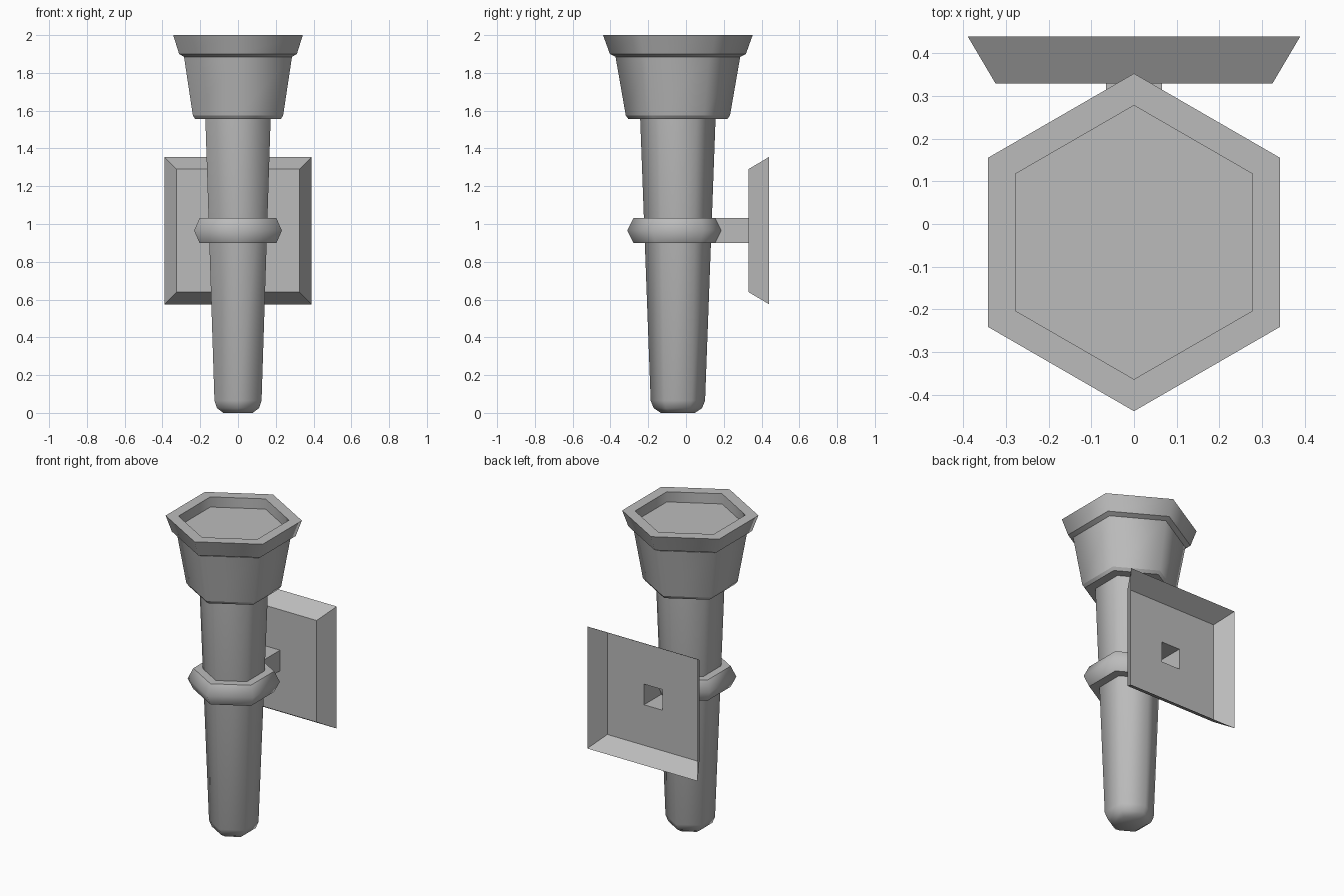
import bpy
import bmesh
from math import sin, cos, pi

cube = bpy.data.objects.get("Cube")
if cube:
    bpy.data.objects.remove(cube, do_unlink=True)

AXIS_Y = -0.043    # centre line of the torch
MOUNT_Z = 0.965    # height of ring, arm and wall plate

grey = bpy.data.materials.new("stone grey")
grey.use_nodes = True
COLOUR = (0.5, 0.5, 0.5, 1)
grey.diffuse_color = COLOUR
grey.node_tree.nodes["Principled BSDF"].inputs["Base Color"].default_value = COLOUR


def finish(name, bm, fix_normals=True):
    if fix_normals:
        bmesh.ops.recalc_face_normals(bm, faces=bm.faces)
    mesh = bpy.data.meshes.new(name)
    bm.to_mesh(mesh)
    bm.free()
    mesh.materials.append(grey)
    obj = bpy.data.objects.new(name, mesh)
    bpy.context.collection.objects.link(obj)
    return obj


def bridge(bm, a, b, smooth):
    n = len(a)
    for i in range(n):
        j = (i + 1) % n
        bm.faces.new((a[i], a[j], b[j], b[i])).smooth = smooth


def hex_lathe(name, profile, creases):
    """Six-sided turned part from (radius, z) points, bottom to top."""
    bm = bmesh.new()
    rings = []
    for r, z in profile:
        rings.append([bm.verts.new((r * sin(k * pi / 3), AXIS_Y - r * cos(k * pi / 3), z))
                      for k in range(6)])
    for a, b in zip(rings, rings[1:]):
        bridge(bm, a, b, True)
    bm.faces.new(rings[0][::-1]).smooth = True
    bm.faces.new(rings[-1]).smooth = True
    for i in creases:
        for k in range(6):
            bm.edges.get((rings[i][k], rings[i][(k + 1) % 6])).smooth = False
    return finish(name, bm)


# Tapered handle with a rounded foot
hex_lathe("handle", [(0.09, 0), (0.128, 0.025), (0.144, 0.065), (0.2, 1.57)], [3])

# Cup with flared rim and recessed floor
hex_lathe("cup", [(0.19, 1.556), (0.262, 1.556), (0.276, 1.575), (0.33, 1.885),
                  (0.36, 1.9), (0.396, 2), (0.321, 2), (0.321, 1.935)],
          range(1, 8))

# Collar ring around the handle
hex_lathe("collar_ring", [(0.235, MOUNT_Z - 0.066), (0.268, MOUNT_Z),
                          (0.235, MOUNT_Z + 0.066)], [0, 2])

# Hollow wall bracket: flared plate, front panel and open square arm
bm = bmesh.new()
loops = []
for half, y in [(0.39, 0.44), (0.325, 0.33), (0.066, 0.33), (0.066, 0.13)]:
    loops.append([bm.verts.new((sx * half, y, MOUNT_Z + sz * half))
                  for sx, sz in [(-1, -1), (1, -1), (1, 1), (-1, 1)]])
for a, b in zip(loops, loops[1:]):
    bridge(bm, a, b, False)
finish("wall_bracket", bm, fix_normals=False)
